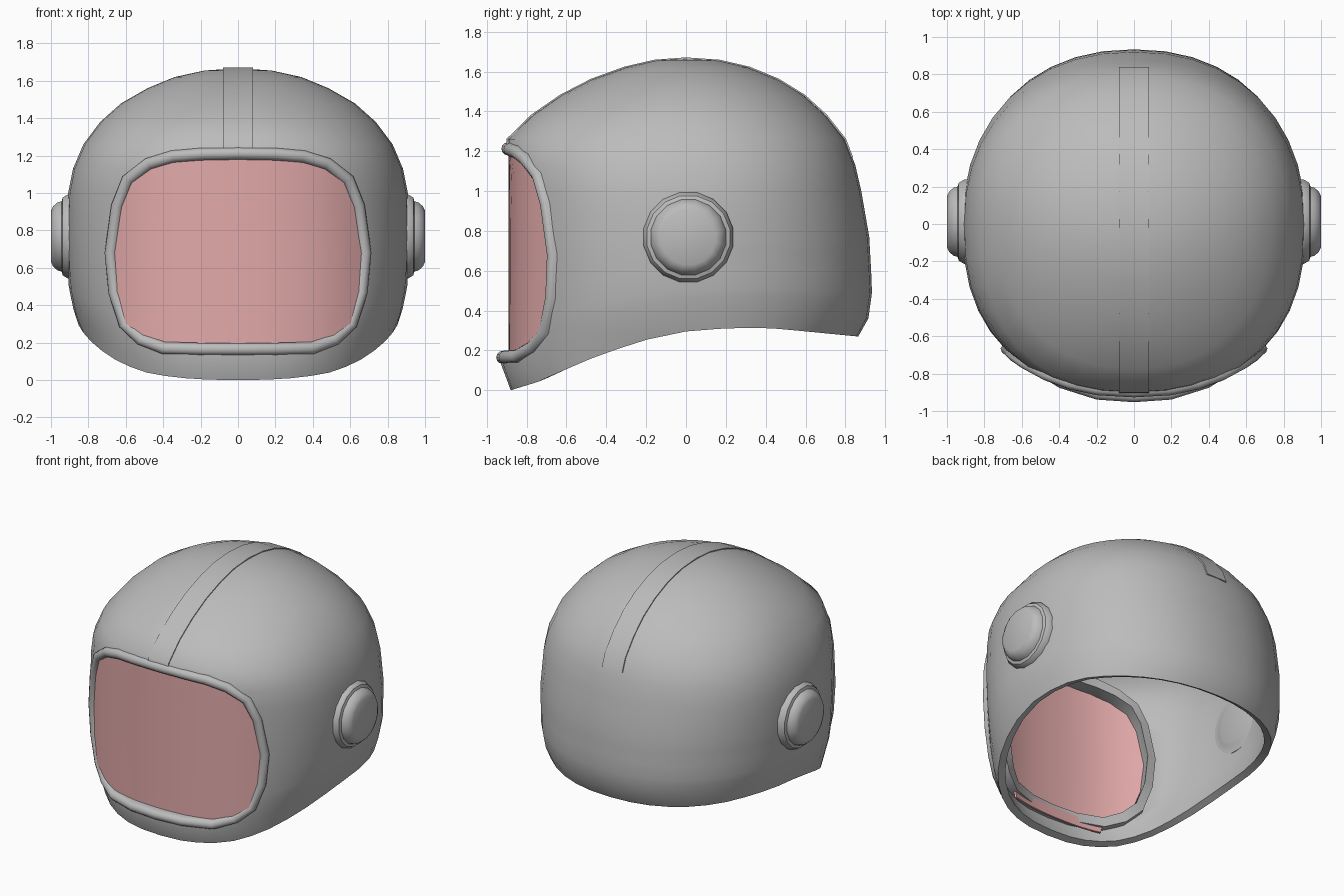
import bpy, bmesh, math
from mathutils import Vector

if "Cube" in bpy.data.objects:
    bpy.data.objects.remove(bpy.data.objects["Cube"])

# ---------- materials ----------
def material(name, rgb):
    m = bpy.data.materials.new(name)
    m.diffuse_color = (*rgb, 1)
    m.use_nodes = True
    m.node_tree.nodes["Principled BSDF"].inputs["Base Color"].default_value = m.diffuse_color
    return m

GREY = material("shell_grey", (0.5, 0.5, 0.5))
PINK = material("visor_pink", (0.765, 0.4, 0.4))

# ---------- helpers ----------
def activate(ob):
    bpy.ops.object.select_all(action='DESELECT')
    ob.select_set(True)
    bpy.context.view_layer.objects.active = ob

def make(name, verts, faces, mat, thickness=0, up=None):
    """Mesh from grid data, normals turned towards 'up', optional inward thickness."""
    bm = bmesh.new()
    vs = [bm.verts.new(v) for v in verts]
    for f in faces:
        bm.faces.new([vs[i] for i in f])
    bmesh.ops.recalc_face_normals(bm, faces=bm.faces)
    if up is not None:
        bm.normal_update()
        if sum(f.normal.dot(Vector(up)) * f.calc_area() for f in bm.faces) < 0:
            bmesh.ops.reverse_faces(bm, faces=bm.faces)
    me = bpy.data.meshes.new(name)
    bm.to_mesh(me)
    bm.free()
    ob = bpy.data.objects.new(name, me)
    bpy.context.collection.objects.link(ob)
    me.materials.append(mat)
    if thickness:
        mod = ob.modifiers.new("thickness", 'SOLIDIFY')
        mod.thickness, mod.offset = thickness, -1
        activate(ob)
        bpy.ops.object.modifier_apply(modifier=mod.name)
    return ob

def smooth(ob, deg=35):
    activate(ob)
    bpy.ops.object.shade_smooth_by_angle(angle=math.radians(deg))

def grid(rows, cols, wrap_c=False, wrap_r=False):
    return [(r * cols + c, r * cols + (c + 1) % cols,
             (r + 1) % rows * cols + (c + 1) % cols, (r + 1) % rows * cols + c)
            for r in range(rows if wrap_r else rows - 1)
            for c in range(cols if wrap_c else cols - 1)]

def lerp_table(table, t):
    for a, b in zip(table, table[1:]):
        if t <= b[0]:
            k = max(0, (t - a[0]) / (b[0] - a[0]))
            return [p + (q - p) * k for p, q in zip(a, b)]
    return list(table[-1])

# ---------- shell form: height, half width, front depth, back depth ----------
FORM = [(0, .745, .88, .80), (.14, .795, .932, .83), (.27, .842, .91, .865),
        (.34, .872, .90, .913), (.5, .905, .89, .935), (.77, .917, .895, .92),
        (1.0, .908, .90, .88), (1.13, .882, .91, .85), (1.26, .827, .897, .80),
        (1.38, .737, .775, .705), (1.48, .625, .63, .595), (1.56, .485, .475, .465),
        (1.62, .34, .31, .32), (1.655, .18, .16, .17), (1.667, 0, 0, 0)]
# lower edge height along the depth
EDGE = [(-.88, 0), (-.75, .04), (-.5, .15), (-.24, .245), (0, .295),
        (.25, .315), (.45, .31), (.86, .27)]
MID = .77

def ring_point(z, a):
    _, w, f, b = lerp_table(FORM, z)
    s, c = math.sin(a), math.cos(a)
    n = 2.4 if c < 0 else 2.2
    n += (2.0 - n) * min(1, max(0, (z - 1.2) / .3))
    e = 2 / n
    d = f if c < 0 else b
    return Vector((math.copysign(abs(s) ** e, s) * w, math.copysign(abs(c) ** e, c) * d, z))

def front_depth(x, z, w=None, f=None):
    row = lerp_table(FORM, z)
    w, f = w or row[1], f or row[2]
    return -f * max(0, 1 - (abs(x) / w) ** 2.4) ** (1 / 2.4)

# ---------- shell ----------
SEG = 40
levels = []
for a, b in zip(FORM[:-1], FORM[1:-1]):
    levels += [a[0], (a[0] + b[0]) / 2] if b[0] - a[0] > .2 else [a[0]]
levels.append(FORM[-2][0])
verts = []
for z in levels:
    for i in range(SEG):
        a = 2 * math.pi * i / SEG
        if z < MID:
            low = .2
            for _ in range(3):
                low = lerp_table(EDGE, ring_point(low, a).y)[1]
            verts.append(ring_point(low + z / MID * (MID - low), a))
        else:
            verts.append(ring_point(z, a))
faces = grid(len(levels), SEG, wrap_c=True)
top = len(verts)
verts.append(Vector((0, -.01, FORM[-1][0])))
faces += [(top - SEG + i, top - SEG + (i + 1) % SEG, top) for i in range(SEG)]
shell = make("helmet_shell", verts, faces, GREY, .05, up=(0, 0, 1))

# ---------- face opening ----------
HALF = [(0, 1.212), (.2, 1.208), (.35, 1.195), (.48, 1.155), (.59, 1.07), (.645, .93),
        (.68, .68), (.66, .47), (.605, .3), (.52, .22), (.4, .172), (.2, .166), (0, .165)]
LOOP = HALF + [(-x, z) for x, z in HALF[-2:0:-1]]
N = len(LOOP)
verts = [(x, y, z) for y in (-1.3, -.35) for x, z in LOOP]
faces = grid(2, N, wrap_c=True) + [tuple(range(N)), tuple(range(N, 2 * N))]
cutter = make("opening_cutter", verts, faces, GREY)
cutter.hide_render = True
mod = shell.modifiers.new("opening", 'BOOLEAN')
mod.operation, mod.solver, mod.object = 'DIFFERENCE', 'EXACT', cutter
activate(shell)
bpy.ops.object.modifier_apply(modifier=mod.name)
bpy.data.objects.remove(cutter)
smooth(shell, 50)

# ---------- rolled trim around the opening, with a square flange reaching inside ----------
R, FLANGE = .033, .11
ARC = [(math.cos(math.pi * k / 6), -math.sin(math.pi * k / 6)) for k in range(7)]
SECTION = [(c, s, 0) for c, s in ARC] + [(-1, 0, 1), (1, 0, 1)]
verts = []
for i, (x, z) in enumerate(LOOP):
    (x0, z0), (x1, z1) = LOOP[i - 1], LOOP[(i + 1) % N]
    n = Vector((z0 - z1, 0, x1 - x0)).normalized()
    p = Vector((x, front_depth(x, z) + .008, z))
    inward = Vector((-.8 * x, 1, 0)).normalized() * FLANGE
    verts += [p + R * (c * n + s * Vector((0, 1, 0))) + k * inward for c, s, k in SECTION]
smooth(make("opening_trim", verts, grid(N, len(SECTION), True, True), GREY), 50)

# ---------- visor, its lower edge tucked behind the chin ----------
COLS = 17
rows = [(x, z, 0) for x, z in HALF[1:-2]] + [(.38, .165, .075), (.36, .10, .075)]
verts = []
for x, z, back in rows:
    for c in range(COLS):
        u = x * (2 * c / (COLS - 1) - 1)
        verts.append((u, front_depth(u, z, .917, .89) + back, z))
smooth(make("visor", verts, grid(len(rows), COLS), PINK, .015, up=(0, -1, 0)))

# ---------- raised centre strip over the crown ----------
heights = [1.235] + [r[0] for r in FORM if r[0] > 1.24]
line = [(-lerp_table(FORM, z)[2], z) for z in heights]
line += [(lerp_table(FORM, z)[3], z) for z in heights[-2::-1]]
line[-1] = (lerp_table(FORM, 1.17)[3], 1.17)
verts = []
for i, (y, z) in enumerate(line):
    (y0, z0), (y1, z1) = line[max(i - 1, 0)], line[min(i + 1, len(line) - 1)]
    n = Vector((0, z0 - z1, y1 - y0)).normalized()
    for x in (-.08, .08):
        verts.append(Vector((x, y, z)) + n * .004)
smooth(make("centre_strip", verts, grid(len(line), 2), GREY, .03, up=(0, 0, 1)), 60)

# ---------- round ear caps, showing inside as well ----------
CAP = [(.838, .14), (.845, .165), (.852, .188), (.854, .215), (.87, .229), (.91, .229),
       (.937, .212), (.943, .192), (.965, .185), (.988, .165), (1.0, .14)]
CS = 16
for side, name in ((1, "ear_cap_right"), (-1, "ear_cap_left")):
    verts = [(side * x, .012 + r * math.cos(2 * math.pi * (k + .5) / CS),
              .768 + r * math.sin(2 * math.pi * (k + .5) / CS)) for x, r in CAP for k in range(CS)]
    last = (len(CAP) - 1) * CS
    faces = grid(len(CAP), CS, wrap_c=True)
    faces += [tuple(range(CS)), tuple(range(last, last + CS))]
    smooth(make(name, verts, faces, GREY), 40)
